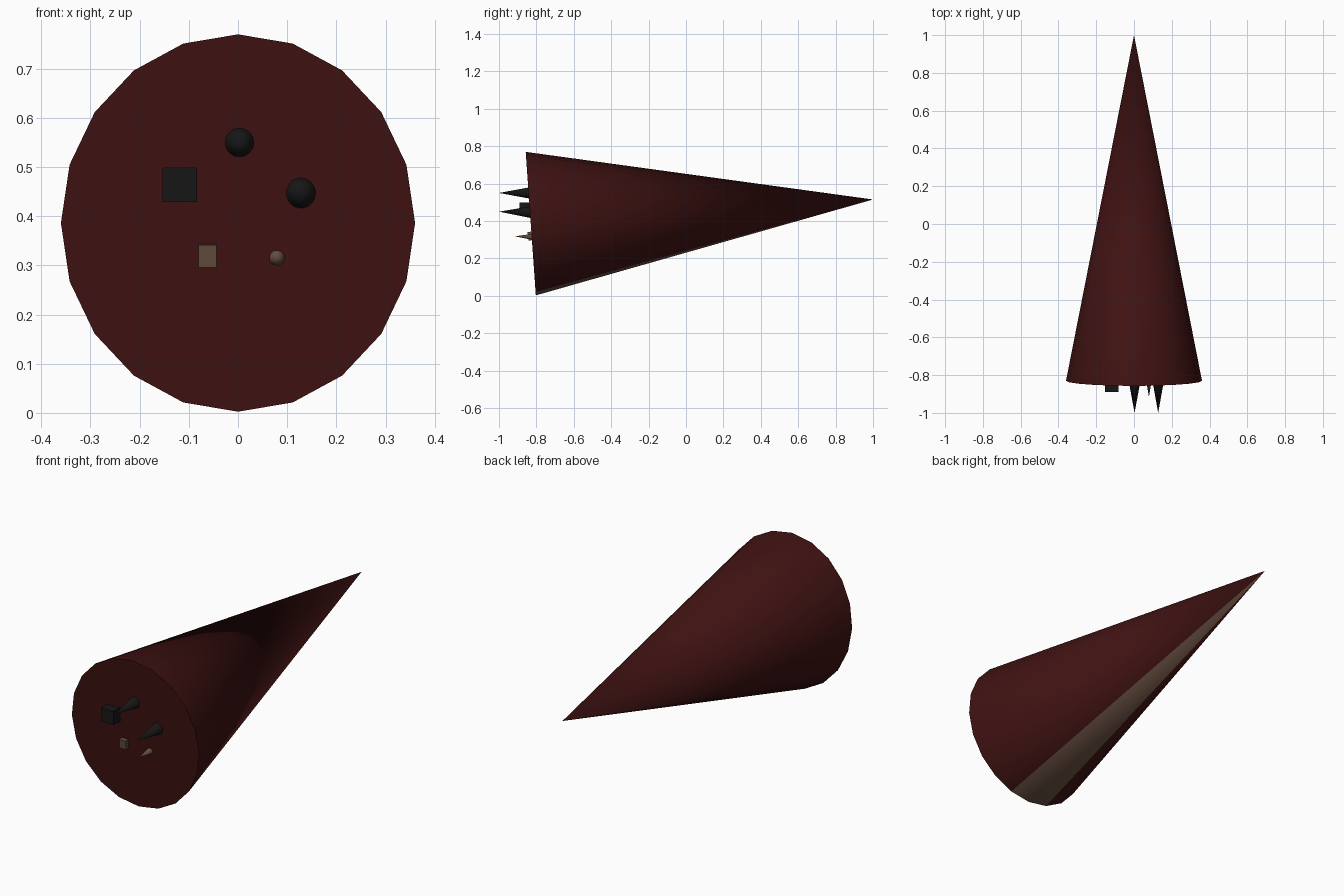
import bpy, bmesh, math
from mathutils import Matrix, Vector

if "Cube" in bpy.data.objects:
    bpy.data.objects.remove(bpy.data.objects["Cube"])


def material(name, rgb):
    m = bpy.data.materials.new(name)
    m.diffuse_color = (*rgb, 1)
    m.use_nodes = True
    m.node_tree.nodes["Principled BSDF"].inputs["Base Color"].default_value = m.diffuse_color
    return m


RED = material("dark_red", (0.05, 0.006, 0.006))
BLACK = material("black", (0.008, 0.008, 0.008))
BEIGE = material("beige", (0.13, 0.075, 0.05))


def finish(bm, name, mats):
    me = bpy.data.meshes.new(name)
    bm.to_mesh(me)
    bm.free()
    for m in mats:
        me.materials.append(m)
    ob = bpy.data.objects.new(name, me)
    bpy.context.collection.objects.link(ob)
    return ob


def smooth(ob):
    bpy.ops.object.select_all(action='DESELECT')
    ob.select_set(True)
    bpy.context.view_layer.objects.active = ob
    bpy.ops.object.shade_smooth_by_angle(angle=math.radians(30))


def cone(name, base, tip, rx, rz, sides, mats):
    """Cone from base centre to tip, both in the x = const plane."""
    base, tip = Vector(base), Vector(tip)
    d = tip - base
    bm = bmesh.new()
    bmesh.ops.create_cone(bm, cap_ends=True, segments=sides,
                          radius1=1, radius2=0, depth=1)
    bmesh.ops.remove_doubles(bm, verts=bm.verts, dist=1e-4)
    mat = (Matrix.Translation((base + tip) / 2)
           @ Matrix.Rotation(math.atan2(d.z, d.y) - math.pi / 2, 4, 'X')
           @ Matrix.Diagonal((rx, rz, d.length, 1)))
    bmesh.ops.transform(bm, matrix=mat, verts=bm.verts)
    # pale strip along the underside of two-tone cones
    if len(mats) > 1:
        for f in bm.faces:
            c = f.calc_center_median()
            if len(f.verts) == 3 and abs(c.x) < 0.06 and c.z < 0.3:
                f.material_index = 1
    ob = finish(bm, name, mats)
    smooth(ob)
    return ob


def block(name, loc, size, tilt, mat):
    bm = bmesh.new()
    bmesh.ops.create_cube(bm, size=1)
    m = (Matrix.Translation(loc) @ Matrix.Rotation(tilt, 4, 'X')
         @ Matrix.Diagonal((*size, 1)))
    bmesh.ops.transform(bm, matrix=m, verts=bm.verts)
    return finish(bm, name, [mat])


# main body lying on its side, tip to the back
cone("body_cone", (0, -0.83, 0.386), (0, 1.0, 0.515), 0.36, 0.3845, 20, [RED, BEIGE])

# spikes on the flat face
cone("upper_spike", (0.003, -0.82, 0.55), (0.003, -1.0, 0.55), 0.033, 0.033, 32, [BLACK])
cone("right_spike", (0.128, -0.81, 0.447), (0.128, -1.0, 0.45), 0.034, 0.035, 32, [BLACK])
cone("small_spike", (0.079, -0.81, 0.315), (0.079, -0.915, 0.318), 0.018, 0.018, 32, [BEIGE])

# blocks on the flat face
block("large_block", (-0.118, -0.855, 0.464), (0.07, 0.07, 0.07), 0, BLACK)
block("small_block", (-0.062, -0.828, 0.32), (0.036, 0.034, 0.046), 0.1, BEIGE)
